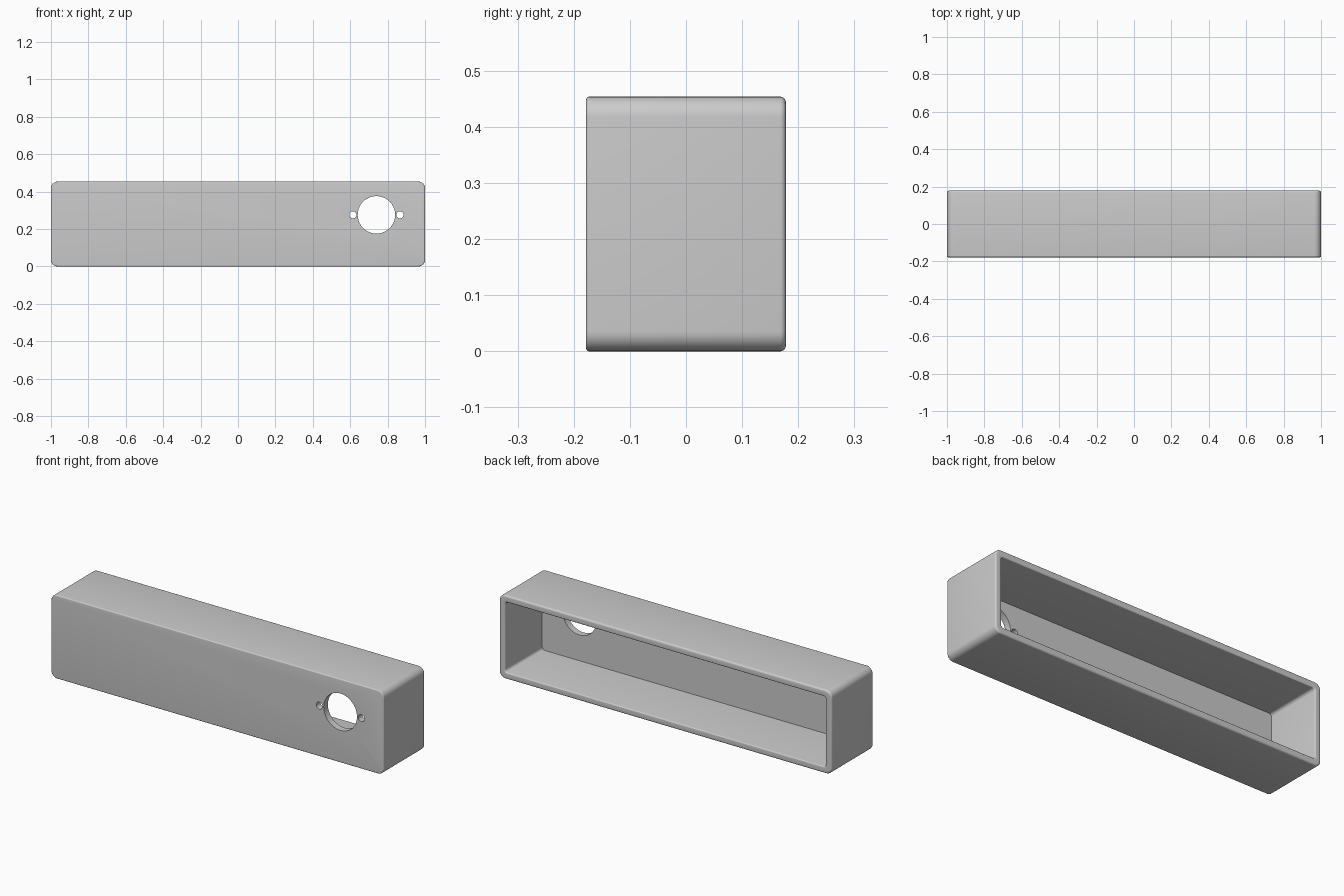
import bpy, bmesh, math

cube = bpy.data.objects.get("Cube")
if cube:
    bpy.data.objects.remove(cube, do_unlink=True)

HALF_X, HEIGHT, HALF_Y = 1.0, 0.454, 0.178
WALL, CORNER, FRONT = 0.036, 0.036, 0.036

grey = bpy.data.materials.new("matte grey")
grey.use_nodes = True
colour = (0.6, 0.6, 0.6, 1)
grey.diffuse_color = colour
grey.node_tree.nodes["Principled BSDF"].inputs["Base Color"].default_value = colour


def rounded_ring(bm, inset, y, steps=8):
    """Rounded rectangle of vertices, inset from the outer outline."""
    radius = max(CORNER - inset, 0.016)
    half_x, half_z = HALF_X - inset - radius, HEIGHT / 2 - inset - radius
    ring = []
    for i, (sx, sz) in enumerate(((1, 1), (-1, 1), (-1, -1), (1, -1))):
        for k in range(steps + 1):
            a = math.pi / 2 * (i + k / steps)
            ring.append(bm.verts.new((sx * half_x + radius * math.cos(a), y,
                                      HEIGHT / 2 + sz * half_z + radius * math.sin(a))))
    return ring


def fillet(inset, y, radius, start, steps=5):
    """Quarter-round edge as (inset, y) steps about a centre."""
    angles = [math.radians(start - 90 * k / steps) for k in range(steps + 1)]
    return [(inset + radius * math.cos(a), y + radius * math.sin(a)) for a in angles]


# Wall section: front edge, outer back edge, inner back edge, pocket floor
f, b, n = 0.006, 0.010, 0.006
section = fillet(f, f - HALF_Y, f, 270)
section += fillet(b, HALF_Y - b, b, 180)
section += fillet(WALL - n, HALF_Y - n, n, 90)
section += [(WALL, FRONT - HALF_Y)]

bm = bmesh.new()
rings = [rounded_ring(bm, *point) for point in section]
for r0, r1 in zip(rings, rings[1:]):
    for i in range(len(r0)):
        j = (i + 1) % len(r0)
        bm.faces.new((r0[i], r0[j], r1[j], r1[i]))
bm.faces.new(rings[0])
bm.faces.new(rings[-1])
bmesh.ops.recalc_face_normals(bm, faces=bm.faces)
mesh = bpy.data.meshes.new("housing")
bm.to_mesh(mesh)
bm.free()
housing = bpy.data.objects.new("housing", mesh)
bpy.context.collection.objects.link(housing)
mesh.materials.append(grey)

# Round opening flanked by two screw holes
for name, x, radius in (("main_hole", 0.74, 0.1),
                        ("screw_hole_right", 0.614, 0.019),
                        ("screw_hole_left", 0.866, 0.019)):
    bpy.ops.mesh.primitive_cylinder_add(vertices=64, radius=radius, depth=0.1,
                                        location=(x, -HALF_Y, 0.276),
                                        rotation=(math.pi / 2, 0, 0))
    cutter = bpy.context.object
    cutter.name = name + "_cutter"
    cutter.data.materials.append(grey)
    cutter.hide_render = True
    cut = housing.modifiers.new(name, 'BOOLEAN')
    cut.operation = 'DIFFERENCE'
    cut.solver = 'EXACT'
    cut.object = cutter
    bpy.context.view_layer.objects.active = housing
    bpy.ops.object.modifier_apply(modifier=cut.name)
    bpy.data.objects.remove(cutter, do_unlink=True)

bpy.ops.object.select_all(action='DESELECT')
housing.select_set(True)
bpy.context.view_layer.objects.active = housing
bpy.ops.object.shade_smooth_by_angle(angle=math.radians(35))
